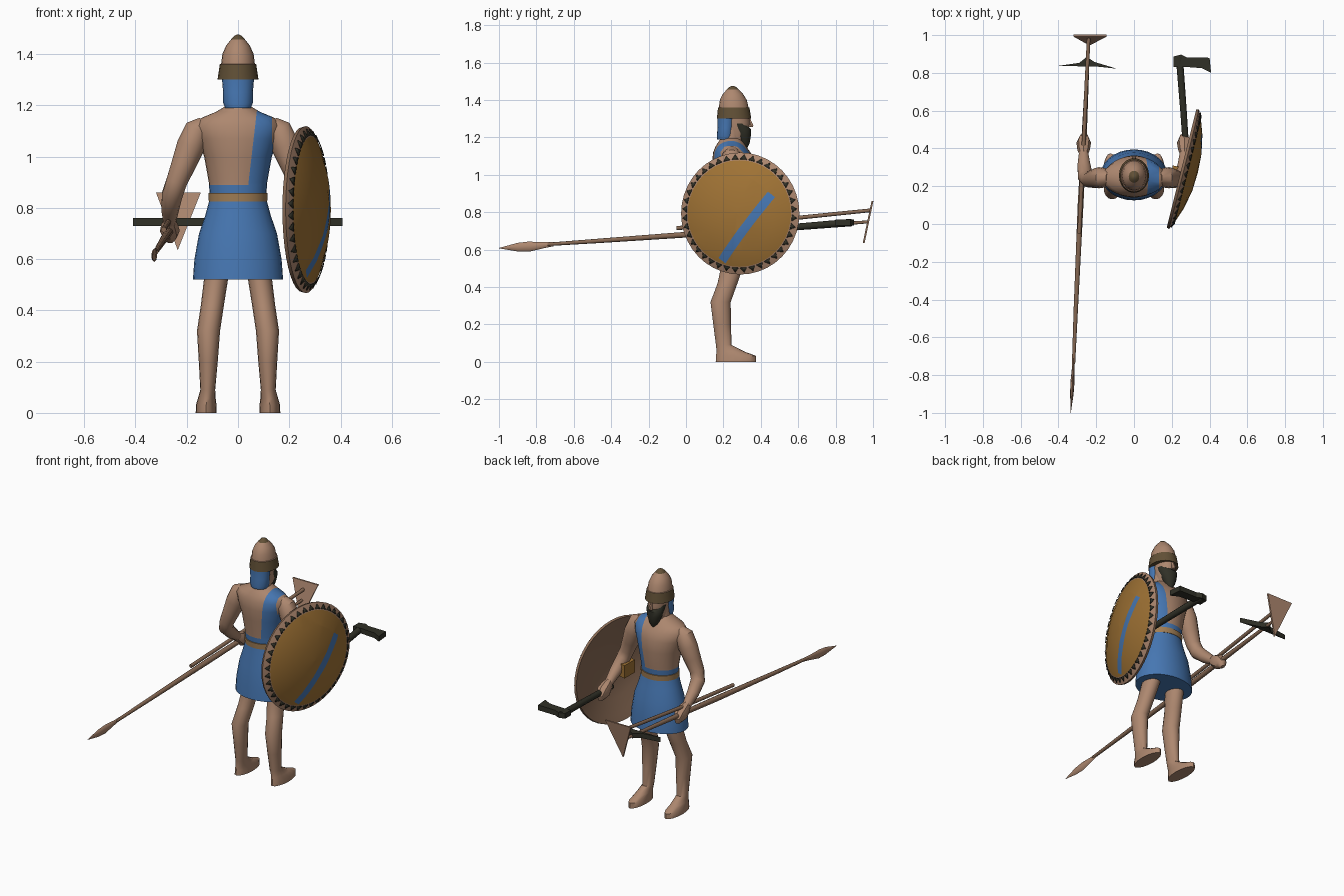
import bpy, bmesh
from math import sin, cos, pi
from mathutils import Vector, Matrix

if "Cube" in bpy.data.objects:
    bpy.data.objects.remove(bpy.data.objects["Cube"], do_unlink=True)


def material(name, *rgb):
    m = bpy.data.materials.new(name)
    m.use_nodes = True
    m.diffuse_color = (*rgb, 1)
    m.node_tree.nodes["Principled BSDF"].inputs["Base Color"].default_value = (*rgb, 1)
    return m


skin = material("warm tan", .42, .245, .16)
blue = material("cloth blue", .062, .185, .45)
gold = material("shield gold", .35, .17, .035)
brown = material("bronze brown", .12, .08, .037)
dark = material("dark iron", .03, .03, .02)
wood = material("shaft wood", .25, .145, .09)
brass = material("belt brass", .36, .21, .09)


def finish(bm, name, mats, rule=None, matrix=None, angle=40):
    """Turn a bmesh into a shaded object; rule picks a material per face."""
    bmesh.ops.recalc_face_normals(bm, faces=bm.faces)
    if rule:
        for f in bm.faces:
            f.material_index = rule(f.calc_center_median(), f.normal)
    me = bpy.data.meshes.new(name)
    bm.to_mesh(me)
    bm.free()
    for m in mats:
        me.materials.append(m)
    ob = bpy.data.objects.new(name, me)
    bpy.context.collection.objects.link(ob)
    if matrix:
        ob.matrix_world = matrix
    bpy.ops.object.select_all(action='DESELECT')
    ob.select_set(True)
    bpy.context.view_layer.objects.active = ob
    bpy.ops.object.shade_smooth_by_angle(angle=angle * pi / 180)
    return ob


def skin_rings(rings):
    """Bridge rings of points and cap both ends."""
    bm = bmesh.new()
    vs = [[bm.verts.new(p) for p in r] for r in rings]
    n = len(vs[0])
    for a, b in zip(vs, vs[1:]):
        for i in range(n):
            j = (i + 1) % n
            bm.faces.new((a[i], a[j], b[j], b[i]))
    bm.faces.new(vs[0][::-1])
    bm.faces.new(vs[-1])
    return bm


def loft(sections, sides=20):
    """Horizontal ellipses given as z, centre x, centre y, radius x, radius y."""
    turn = [2 * pi * i / sides for i in range(sides)]
    return skin_rings([[(x + rx * cos(t), y + ry * sin(t), z) for t in turn]
                       for z, x, y, rx, ry in sections])


def tube(name, path, mat, sides=10, flat=1.0):
    """Round section swept along x, y, z, radius points; flat squeezes it sideways."""
    pts = [Vector(p[:3]) for p in path]
    rings = []
    for i, p in enumerate(pts):
        t = (pts[min(i + 1, len(pts) - 1)] - pts[max(i - 1, 0)]).normalized()
        a = t.cross(Vector((1, 0, 0))).normalized()
        b = a.cross(t) * flat
        r = path[i][3]
        rings.append([p + r * (a * cos(2 * pi * k / sides) + b * sin(2 * pi * k / sides))
                      for k in range(sides)])
    return finish(skin_rings(rings), name, [mat])


def plate(name, outline, depth, mat):
    d = Vector(depth)
    pts = [Vector(p) for p in outline]
    return finish(skin_rings([[p - d / 2 for p in pts], [p + d / 2 for p in pts]]),
                  name, [mat], angle=20)


def cut(bm, faces, point, normal):
    geom = list({v for f in faces for v in f.verts} | {e for f in faces for e in f.edges}) + faces
    bmesh.ops.bisect_plane(bm, geom=geom, plane_co=point, plane_no=normal)


# Torso with a shoulder strap on the left and cloth above the belt
torso = loft([(.82, 0, .255, .108, .09), (.9, 0, .255, .114, .096), (1, 0, .255, .132, .108),
              (1.07, 0, .25, .155, .11), (1.12, 0, .245, .168, .1), (1.15, 0, .24, .145, .083),
              (1.175, 0, .24, .085, .068), (1.195, 0, .24, .052, .053), (1.3, 0, .25, .045, .05)], 28)
strap_in, strap_no = Vector((.04, 0, .89)), Vector((.3, 0, -.035)).normalized()
for co, no in ((strap_in, strap_no), ((.132, 0, 0), (1, 0, 0)), ((0, 0, .89), (0, 0, 1))):
    cut(torso, list(torso.faces), co, no)
finish(torso, "torso", [skin, blue], lambda c, n: int(
    c.z < .89 or ((c - strap_in).dot(strap_no) > 0 and (c.x < .132 or c.z < 1.05) and c.z < 1.19)))

# Skirt and belt
finish(loft([(.52, 0, .26, .176, .135), (.6, 0, .26, .17, .13), (.7, 0, .26, .152, .118),
             (.77, 0, .257, .128, .103), (.84, 0, .255, .109, .092)], 28), "skirt", [blue])
finish(loft([(.825, 0, .255, .114, .097), (.858, 0, .255, .115, .099)], 28), "belt", [brass])

# Head, beard, nose, neck cloth and helmet
finish(loft([(1.17, 0, .265, .035, .04), (1.22, 0, .272, .048, .06), (1.28, 0, .268, .055, .074),
             (1.36, 0, .26, .055, .07)]), "head", [skin])
finish(loft([(1.14, 0, .315, .01, .012), (1.17, 0, .313, .03, .028), (1.21, 0, .306, .045, .042),
             (1.245, 0, .298, .054, .05), (1.275, 0, .28, .057, .04)], 14), "beard", [dark])
finish(loft([(1.255, 0, .345, .011, .013), (1.265, 0, .347, .011, .015), (1.3, 0, .335, .006, .01)], 6),
       "nose", [skin])
finish(loft([(1.19, 0, .212, .05, .045), (1.21, 0, .213, .058, .048), (1.25, 0, .215, .058, .046),
             (1.31, 0, .22, .063, .052)]), "neck_cloth", [blue])
finish(loft([(1.3, 0, .257, .08, .092), (1.36, 0, .255, .071, .084), (1.361, 0, .255, .066, .079),
             (1.4, 0, .253, .061, .072), (1.432, 0, .251, .047, .054), (1.456, 0, .25, .028, .032),
             (1.47, 0, .25, .016, .017), (1.476, 0, .25, .005, .005)]),
       "helmet", [skin, brown], lambda c, n: int(c.z < 1.36 or c.z > 1.457))

# Legs with feet, arms with hands
for side, s in (("left", 1), ("right", -1)):
    leg = [(0, .124, .267, .041, .108), (.032, .124, .267, .04, .107), (.055, .122, .238, .035, .074),
           (.09, .118, .202, .029, .042), (.2, .116, .193, .037, .047), (.32, .115, .185, .045, .054),
           (.42, .1, .222, .045, .053), (.52, .086, .25, .047, .06), (.6, .08, .255, .05, .06)]
    finish(loft([(z, s * x, y, rx, ry) for z, x, y, rx, ry in leg], 16), side + "_leg", [skin])
    arm = [(.13, .245, 1.13, .03), (.158, .245, 1.105, .052), (.185, .245, 1.04, .056),
           (.212, .24, .97, .049), (.24, .235, .9, .042), (.257, .25, .85, .041),
           (.265, .31, .795, .035), (.267, .375, .745, .025)]
    tube(side + "_arm", [(s * x, y, z, r) for x, y, z, r in arm], skin, 14)
    hand = [(.267, .36, .755, .02), (.267, .39, .735, .036), (.266, .43, .71, .043),
            (.265, .455, .685, .03), (.265, .46, .665, .012)]
    tube(side + "_hand", [(s * x, y, z, r) for x, y, z, r in hand], skin, 8, .9)

# Shield: revolved dish with a painted diagonal stripe
frame = Matrix(((.243, 0, .97, .265), (.97, 0, -.243, .29), (0, 1, 0, .793), (0, 0, 0, 1)))
teeth = 40
step = 2 * pi / teeth
profile = [(.002, .075), (.1, .07), (.2, .05), (.285, .02), (.326, 0), (.322, -.014),
           (.28, 0), (.19, .033), (.1, .052), (.002, .057)]
shield = skin_rings([[(r * cos(i * step), r * sin(i * step), h) for i in range(teeth)]
                     for r, h in profile])
bmesh.ops.recalc_face_normals(shield, faces=shield.faces)
along = Vector((.29, .37, 0)).normalized()
across = Vector((along.y, -along.x, 0))
middle = Vector((.045, -.075, 0))
half_width, half_length = .024, .225


def dome(f):
    return f.normal.z > .1 and f.calc_center_median().xy.length < .284


for axis, half in ((across, half_width), (along, half_length)):
    for s in (-1, 1):
        cut(shield, [f for f in shield.faces if dome(f)], middle + axis * half * s, axis)


def shield_paint(c, n):
    d = c - middle
    if n.z > .1 and c.xy.length < .284:
        striped = abs(d.dot(across)) < half_width and abs(d.dot(along)) < half_length
        return 1 if striped else 0
    return 2 if n.z > .1 else 3


finish(shield, "shield", [gold, blue, skin, wood], shield_paint, frame)

# Dark teeth around the shield rim
rim = bmesh.new()
for i in range(teeth):
    def on_rim(r, k):
        return rim.verts.new((r * cos(k * step), r * sin(k * step), .024 - (r - .285) * .49))
    rim.faces.new((on_rim(.291, i + .1), on_rim(.316, i + .5), on_rim(.291, i + .9)))
teeth_ob = finish(rim, "shield_teeth", [dark], None, frame)
solid = teeth_ob.modifiers.new("thickness", 'SOLIDIFY')
solid.thickness = .004
solid.offset = 0

# Grip on the inside of the shield
plate("shield_grip", [(.25, .2, .76), (.25, .3, .76), (.25, .3, .84), (.25, .2, .84)],
      (.09, -.02, 0), gold)

# Spear with leaf blade and iron crossbar
tube("spear_shaft", [(-.32, -.74, .628, .009), (-.308, -.45, .648, .012), (-.283, .1, .687, .016),
                     (-.262, .5, .715, .014), (-.24, .97, .748, .008)], wood)
tube("spear_blade", [(-.335, -1, .608, .001), (-.329, -.9, .613, .023), (-.326, -.84, .616, .027),
                     (-.322, -.76, .624, .016), (-.32, -.71, .63, .012)], skin, 8, .4)
plate("spear_crossbar", [(-.41, .836, .745), (-.29, .853, .745), (-.25, .885, .745),
                         (-.21, .858, .745), (-.09, .822, .745), (-.21, .835, .745),
                         (-.28, .835, .745)], (0, 0, .03), dark)

# Second tool with a triangular blade
tube("tool_shaft", [(-.29, -.05, .715, .011), (-.268, .4, .75, .011), (-.24, .985, .81, .01)], wood)
plate("tool_blade", [(-.32, .997, .86), (-.145, .997, .86), (-.235, .95, .635)], (0, .01, 0), skin)

# Axe in the left hand
tube("axe_shaft", [(.28, .33, .7, .017), (.262, .6, .722, .018), (.24, .885, .745, .02)], dark)
plate("axe_head", [(.21, .83, .745), (.27, .832, .745), (.36, .825, .745), (.408, .8, .745),
                   (.4, .88, .745), (.28, .882, .745), (.25, .897, .745), (.21, .887, .745)],
      (0, 0, .032), dark)
